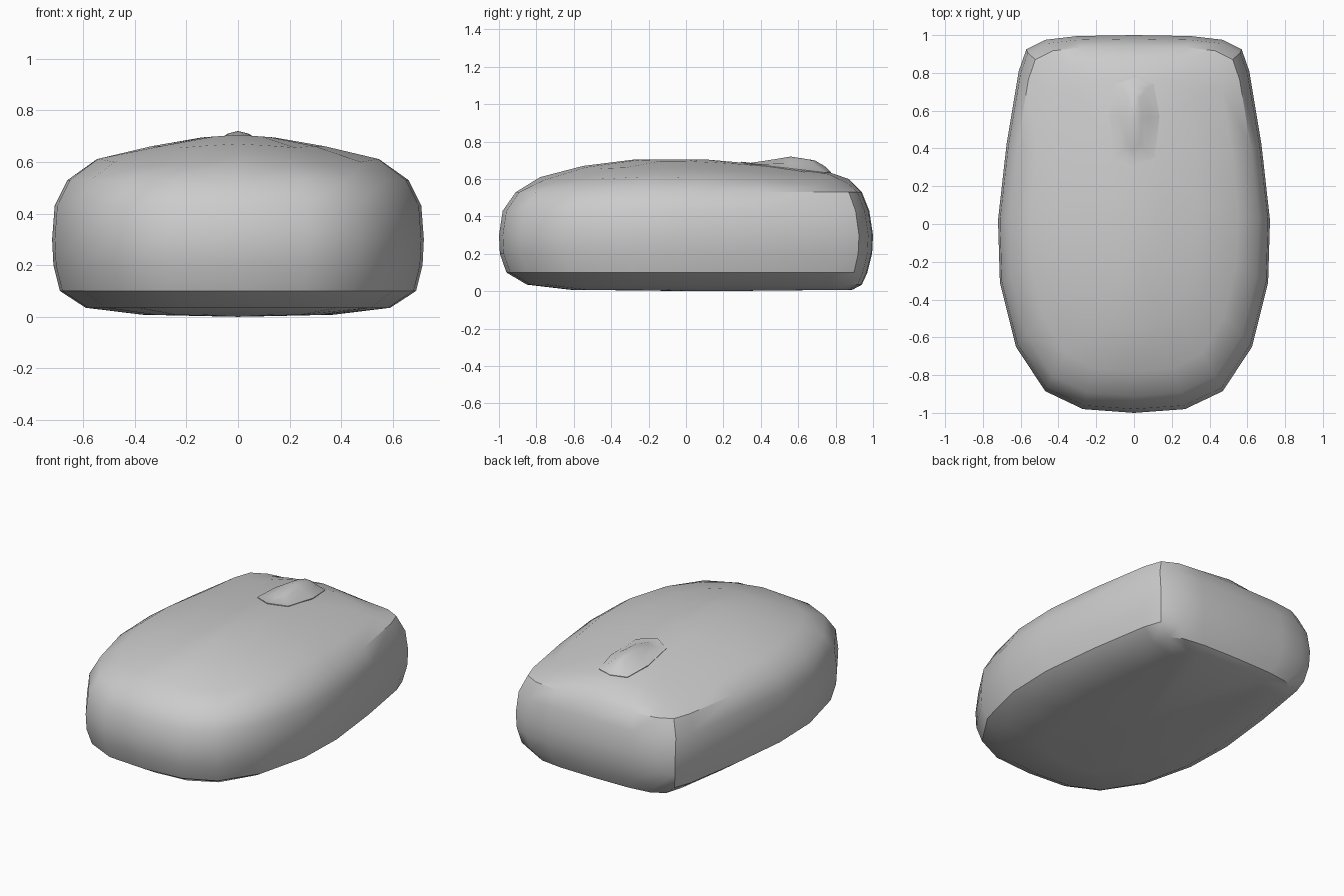
import bpy, bmesh, math

if "Cube" in bpy.data.objects:
    bpy.data.objects.remove(bpy.data.objects["Cube"])

# Height of the body along its centre line (y, z), and how it drops to the sides (x, drop)
SPINE = [(-0.91, 0.53), (-0.78, 0.61), (-0.55, 0.67), (-0.27, 0.705), (0.03, 0.705),
         (0.28, 0.69), (0.5, 0.67), (0.77, 0.635), (0.87, 0.60), (0.94, 0.53)]
DROP = [(0, 0), (0.14, 0.01), (0.34, 0.045), (0.55, 0.095), (0.66, 0.17)]


def lerp_table(table, t):
    t = min(max(t, table[0][0]), table[-1][0])
    for (a, va), (b, vb) in zip(table, table[1:]):
        if t <= b:
            return va + (vb - va) * (t - a) / (b - a)


def top_z(x, y):
    return lerp_table(SPINE, y) - lerp_table(DROP, abs(x))


def loft(name, rings, bottom, top):
    """Skin a stack of rings, closing each end with a fan to a point."""
    bm = bmesh.new()
    loops = [[bm.verts.new(p) for p in r] for r in rings]
    n = len(loops[0])
    for lo, hi in zip(loops, loops[1:]):
        for i in range(n):
            j = (i + 1) % n
            bm.faces.new((lo[i], lo[j], hi[j], hi[i]))
    for loop, point in ((loops[0], bottom), (loops[-1], top)):
        c = bm.verts.new(point)
        for i in range(n):
            bm.faces.new((loop[i], loop[(i + 1) % n], c))
    bmesh.ops.recalc_face_normals(bm, faces=bm.faces)
    me = bpy.data.meshes.new(name)
    bm.to_mesh(me)
    bm.free()
    ob = bpy.data.objects.new(name, me)
    bpy.context.collection.objects.link(ob)
    bpy.ops.object.select_all(action='DESELECT')
    ob.select_set(True)
    bpy.context.view_layer.objects.active = ob
    bpy.ops.object.shade_smooth_by_angle(angle=math.radians(35))
    return ob


# Mouse body: half plan outline, mirrored, then stacked
half = [(0, -1), (0.27, -0.98), (0.47, -0.885), (0.625, -0.65), (0.71, -0.31), (0.72, 0.02),
        (0.675, 0.42), (0.61, 0.81), (0.57, 0.925), (0.47, 0.975), (0.3, 0.995), (0, 1)]
outline = half + [(-x, y) for x, y in half[-2:0:-1]]

# half width, back y, front y, height (None = follow the domed top)
layers = [(0.37, -0.62, 0.89, 0.008), (0.59, -0.85, 0.94, 0.035), (0.69, -0.96, 0.97, 0.10),
          (0.715, -0.995, 0.995, 0.20), (0.72, -1, 1, 0.30), (0.71, -0.98, 0.98, 0.43),
          (0.66, -0.91, 0.94, 0.53), (0.55, -0.78, 0.87, None), (0.34, -0.55, 0.77, None),
          (0.14, -0.27, 0.50, None)]
rings = []
for w, y0, y1, z in layers:
    ring = []
    for x, y in outline:
        px, py = x * w / 0.72, y0 + (y + 1) / 2 * (y1 - y0)
        ring.append((px, py, top_z(px, py) if z is None else z))
    rings.append(ring)
loft("mouse_body", rings, (0, 0.1, 0), (0, 0.1, 0.705))

# Scroll wheel: a low ridged lens set into the top
lens = [(0, 0.295), (0.11, 0.355), (0.135, 0.57), (0.105, 0.74),
        (0, 0.775), (-0.10, 0.74), (-0.13, 0.57), (-0.11, 0.355)]
ridge = [(0.28, 0.68), (0.39, 0.69), (0.45, 0.71), (0.53, 0.719), (0.60, 0.718),
         (0.68, 0.705), (0.74, 0.67), (0.78, 0.63)]
wheel = [[(x * 0.9, y, 0.60) for x, y in lens],
         [(x, y, top_z(x, y) + 0.004) for x, y in lens]]
for sx, sy, mix in ((0.62, 0.85, 0.45), (0.3, 0.62, 0.85)):
    ring = []
    for x, y in lens:
        px, py = x * sx, 0.55 + (y - 0.55) * sy
        base = top_z(px, py)
        ridge_mix = 1 if x == 0 else mix
        ring.append((px, py, base + (lerp_table(ridge, py) - base) * ridge_mix))
    wheel.append(ring)
loft("scroll_wheel", wheel, (0, 0.55, 0.60), (0, 0.56, 0.72))
